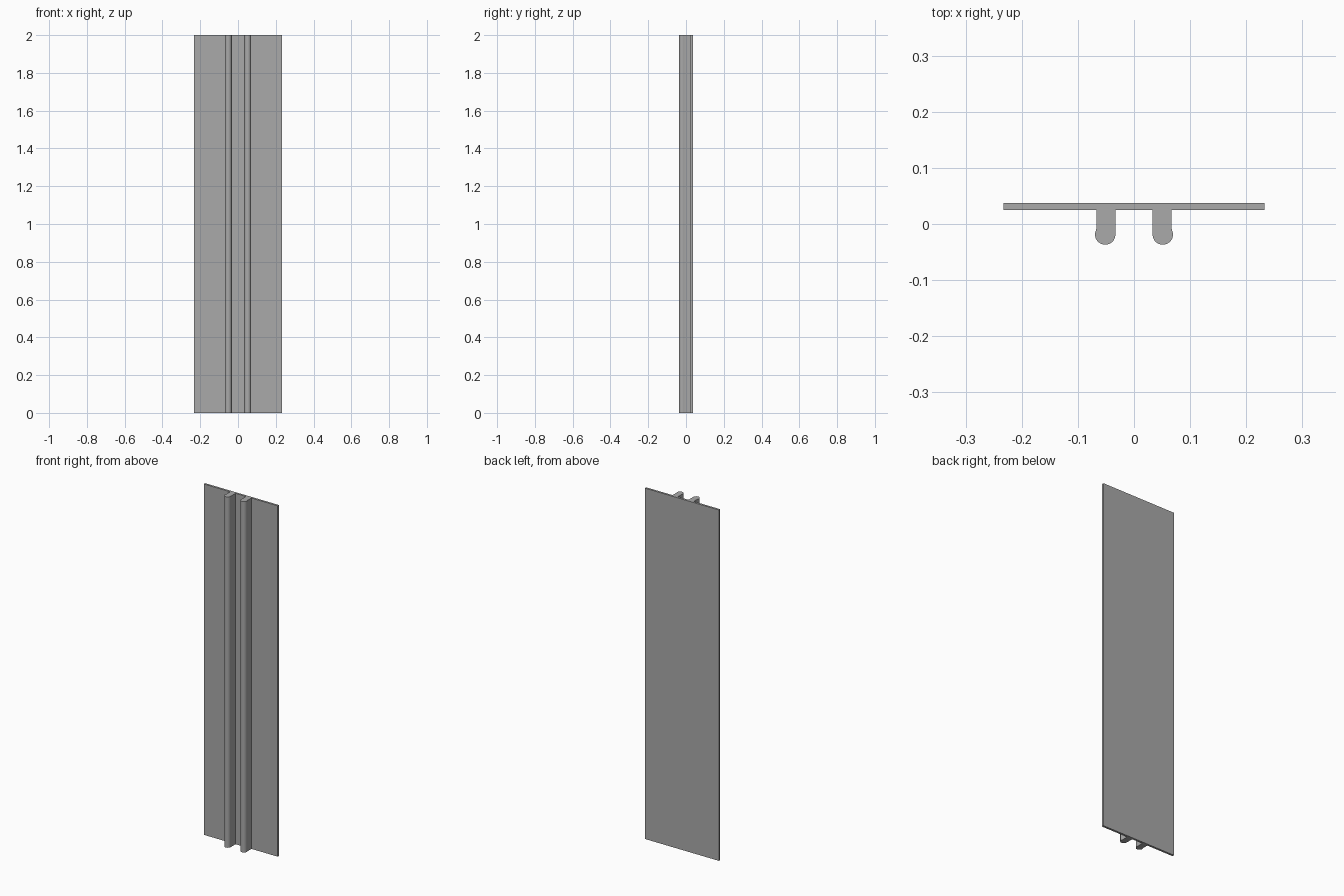
import bpy
import bmesh
from math import cos, sin, pi

cube = bpy.data.objects.get("Cube")
if cube:
    bpy.data.objects.remove(cube, do_unlink=True)

HEIGHT = 2.0
HALF_WIDTH = 0.233
BACK, FACE = 0.037, 0.025            # plate thickness in y
INNER, OUTER = 0.033, 0.067          # rib sides
BULB_X, BULB_Y, RADIUS = 0.0513, -0.0187, 0.0183

grey = bpy.data.materials.new("grey")
grey.use_nodes = True
colour = (0.4, 0.4, 0.4, 1)
grey.diffuse_color = colour
grey.node_tree.nodes["Principled BSDF"].inputs["Base Color"].default_value = colour

# Half of the cross-section: rib root, rounded nose with outer lip, plate edge
half = [(INNER, FACE)]
for i in range(13):
    a = pi + pi * 1.15 * i / 12
    half.append((BULB_X + RADIUS * cos(a), BULB_Y + RADIUS * sin(a)))
half += [(OUTER, -0.008), (OUTER, FACE), (HALF_WIDTH, FACE), (HALF_WIDTH, BACK)]
outline = half + [(-x, y) for x, y in reversed(half)]

# Extrude the cross-section to full height
bm = bmesh.new()
base = bm.faces.new([bm.verts.new((x, y, 0)) for x, y in outline])
top = bmesh.ops.extrude_face_region(bm, geom=[base], use_keep_orig=True)["geom"]
bmesh.ops.translate(bm, vec=(0, 0, HEIGHT),
                    verts=[v for v in top if isinstance(v, bmesh.types.BMVert)])
bmesh.ops.recalc_face_normals(bm, faces=bm.faces)
mesh = bpy.data.meshes.new("ribbed_panel")
bm.to_mesh(mesh)
bm.free()
mesh.materials.append(grey)
panel = bpy.data.objects.new("ribbed_panel", mesh)
bpy.context.collection.objects.link(panel)

# Smooth rounded noses, sharp corners
bpy.context.view_layer.objects.active = panel
panel.select_set(True)
bpy.ops.object.shade_smooth_by_angle(angle=pi / 6)
